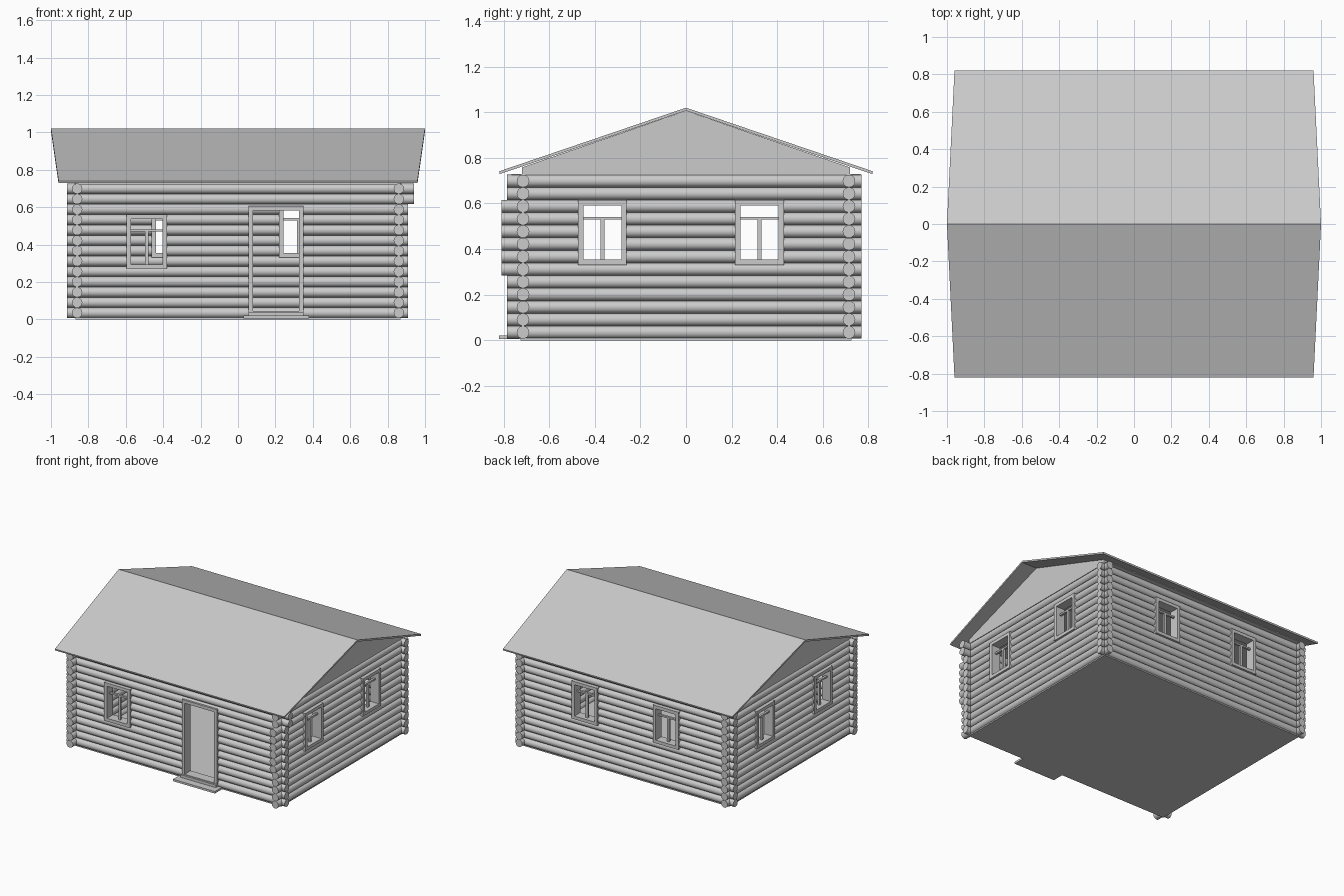
import bpy, bmesh, math
from mathutils import Matrix, Vector

cube = bpy.data.objects.get("Cube")
if cube:
    bpy.data.objects.remove(cube, do_unlink=True)

grey = bpy.data.materials.new("plain grey")
grey.use_nodes = True
grey.diffuse_color = (0.6, 0.6, 0.6, 1)
grey.node_tree.nodes["Principled BSDF"].inputs["Base Color"].default_value = (0.6, 0.6, 0.6, 1)

WX, WY = 0.86, 0.715            # wall centre lines
PITCH, RADIUS, COUNT = 0.0553, 0.0276, 13


def finish(name, bm):
    bmesh.ops.recalc_face_normals(bm, faces=bm.faces)
    mesh = bpy.data.meshes.new(name)
    bm.to_mesh(mesh)
    bm.free()
    mesh.materials.append(grey)
    obj = bpy.data.objects.new(name, mesh)
    bpy.context.collection.objects.link(obj)
    return obj


def add_box(bm, lo, hi):
    lo, hi = Vector(lo), Vector(hi)
    size = Matrix.Diagonal((*(hi - lo), 1))
    bmesh.ops.create_cube(bm, size=1, matrix=Matrix.Translation((lo + hi) / 2) @ size)


def box(name, lo, hi):
    bm = bmesh.new()
    add_box(bm, lo, hi)
    return finish(name, bm)


def wall_box(bm, axis, line, u, z, depth):
    """Box on a wall: u and z ranges lie along the wall, depth is measured from its line."""
    d = (line + depth[0], line + depth[1])
    if axis == "x":
        add_box(bm, (u[0], d[0], z[0]), (u[1], d[1], z[1]))
    else:
        add_box(bm, (d[0], u[0], z[0]), (d[1], u[1], z[1]))


def frame(name, axis, line, u, z, width=0.024, bar=None):
    """Deep casing around an opening, with an optional transom and mullion."""
    bm = bmesh.new()
    deep = (-0.036, 0.036)
    wall_box(bm, axis, line, (u[0], u[0] + width), z, deep)
    wall_box(bm, axis, line, (u[1] - width, u[1]), z, deep)
    for low in (z[0], z[1] - width):
        wall_box(bm, axis, line, (u[0] + width, u[1] - width), (low, low + width), deep)
    if bar:
        thin = (-0.008, 0.008)
        mid = (u[0] + u[1]) / 2
        wall_box(bm, axis, line, (u[0] + width, u[1] - width), (bar - 0.006, bar + 0.006), thin)
        wall_box(bm, axis, line, (mid - 0.009, mid + 0.009), (z[0] + width, bar - 0.006), thin)
    finish(name, bm)


def log_wall(name, axis, line, ends, openings):
    """Stack of round logs with the openings cut out."""
    bm = bmesh.new()
    for i in range(COUNT):
        a, b = ends(i)
        z = 0.035 + PITCH * i
        if axis == "x":
            mat = Matrix.Translation(((a + b) / 2, line, z)) @ Matrix.Rotation(math.pi / 2, 4, "Y")
        else:
            mat = Matrix.Translation((line, (a + b) / 2, z)) @ Matrix.Rotation(math.pi / 2, 4, "X")
        bmesh.ops.create_cone(bm, cap_ends=True, segments=20, radius1=RADIUS,
                              radius2=RADIUS, depth=b - a, matrix=mat)
    wall = finish(name, bm)
    cut = bmesh.new()
    inset = 0.01
    for u, z in openings:
        wall_box(cut, axis, line, (u[0] + inset, u[1] - inset), (z[0] + inset, z[1] - inset), (-0.1, 0.1))
    cutter = finish("opening_cutter", cut)
    cutter.hide_render = True
    bpy.ops.object.select_all(action="DESELECT")
    bpy.context.view_layer.objects.active = wall
    wall.select_set(True)
    mod = wall.modifiers.new("openings", "BOOLEAN")
    mod.operation, mod.solver, mod.object = "DIFFERENCE", "EXACT", cutter
    bpy.ops.object.modifier_apply(modifier=mod.name)
    bpy.data.objects.remove(cutter, do_unlink=True)
    bpy.ops.object.shade_smooth_by_angle(angle=math.radians(40))


# Openings as (range along the wall, height range)
door = ((0.055, 0.35), (0.02, 0.605))
front_window = ((-0.595, -0.38), (0.27, 0.56))
tall = (0.33, 0.615)
back_windows = [((c - 0.107, c + 0.107), tall) for c in (-0.355, 0.325)]
side_windows = [((c - 0.107, c + 0.107), tall) for c in (-0.367, 0.322)]

# Log walls, with some logs reaching further past the corner
log_wall("front_log_wall", "x", -WY, lambda i: (-0.915, 0.94 if i > 10 else 0.91), [door, front_window])
log_wall("back_log_wall", "x", WY, lambda i: (-0.915, 0.91), back_windows)
log_wall("left_log_wall", "y", WX, lambda i: (-0.81 if 5 <= i <= 10 else -0.785, 0.77), side_windows)
log_wall("right_log_wall", "y", -WX, lambda i: (-0.785, 0.77), side_windows)

# Frames
frame("door_frame", "x", -WY, *door)
frame("front_window_frame", "x", -WY, *front_window, bar=0.475)
for n, w in enumerate(back_windows, 1):
    frame(f"back_window_frame_{n}", "x", WY, *w, bar=0.535)
for side, line in (("left", WX), ("right", -WX)):
    for n, w in enumerate(side_windows, 1):
        frame(f"{side}_window_frame_{n}", "y", line, *w, bar=0.535)

# Floor, ceiling and doorstep
box("floor", (-0.87, -0.725, 0), (0.87, 0.725, 0.035))
box("ceiling", (-0.87, -0.765, 0.722), (0.87, 0.765, 0.73))
box("doorstep", (0.03, -0.82, 0.005), (0.38, -0.73, 0.02))
box("door_sill", (0.055, -0.765, 0.02), (0.35, -0.68, 0.04))


def prism(name, profile, x0, x1, taper=0.0):
    """Extrude a y-z profile along x; the ends draw in away from the ridge."""
    bm = bmesh.new()
    rings = [[bm.verts.new((x - math.copysign(taper * abs(y), x), y, z)) for y, z in profile]
             for x in (x0, x1)]
    bm.faces.new(rings[0])
    bm.faces.new(rings[1])
    for i in range(len(profile)):
        j = (i + 1) % len(profile)
        bm.faces.new((rings[0][i], rings[0][j], rings[1][j], rings[1][i]))
    return finish(name, bm)


# Roof and gables
roof = [(-0.82, 0.741), (0, 1.02), (0.82, 0.741), (0.817, 0.729), (0, 1.007), (-0.817, 0.729)]
prism("roof", roof, -1, 1, taper=0.049)
gable = [(-0.72, 0.725), (0.72, 0.725), (0.72, 0.758), (0, 1.007), (-0.72, 0.758)]
for side, x in (("left", WX), ("right", -WX)):
    prism(f"{side}_gable", gable, x - 0.015, x + 0.015)
